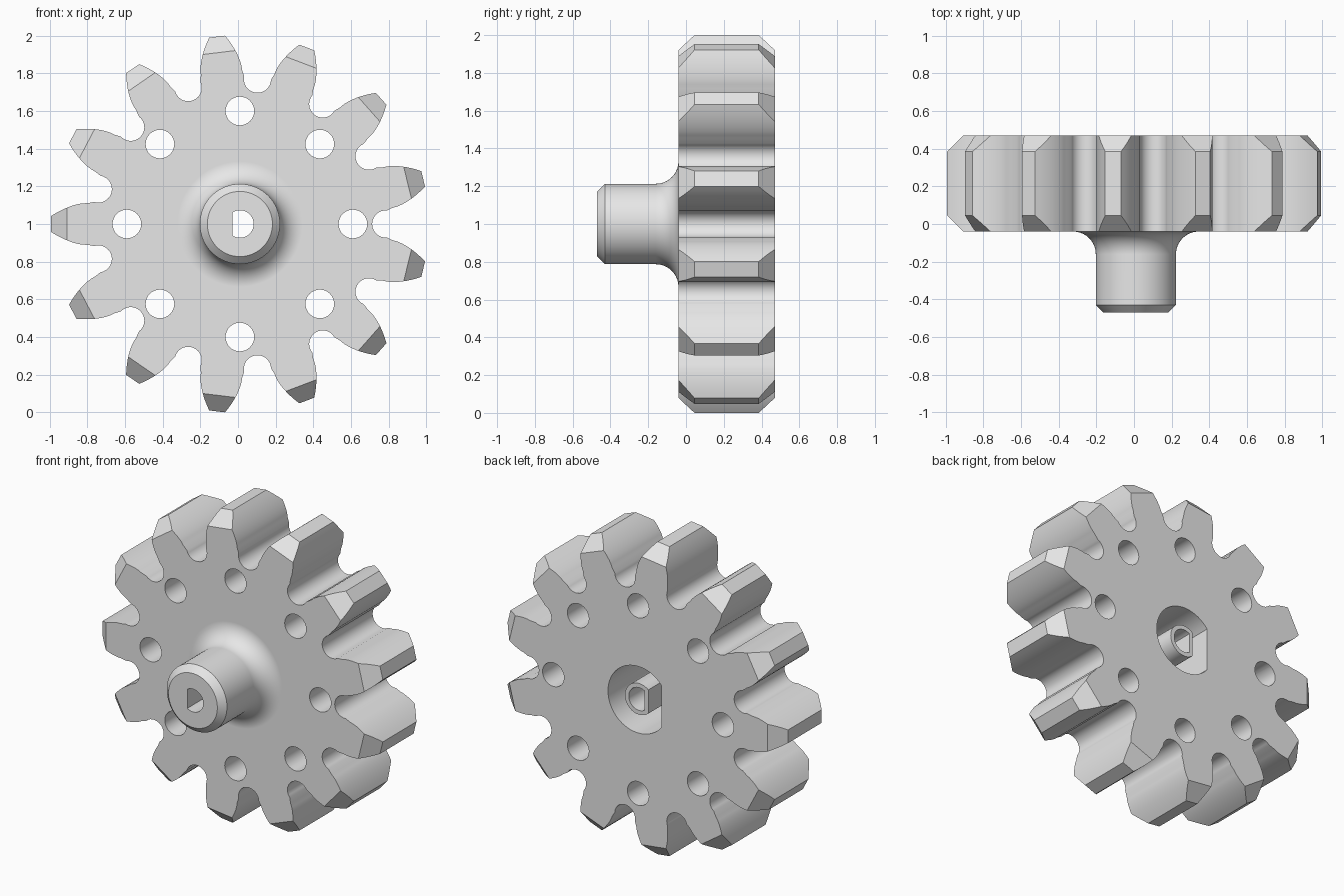
import bpy, bmesh, math
from mathutils import Vector

cube = bpy.data.objects.get("Cube")
if cube:
    bpy.data.objects.remove(cube)

CX, CZ = 0.01, 1.0            # gear axis, running along y
FRONT, BACK = -0.04, 0.47     # faces of the toothed wheel
TEETH, TIP_R, PITCH_R, ROOT_R = 13, 1.003, 0.869, 0.702
BASE_R = PITCH_R * math.cos(math.radians(20))
STEP = 2 * math.pi / TEETH

grey = bpy.data.materials.new("light_grey")
grey.use_nodes = True
grey.diffuse_color = (0.8, 0.8, 0.8, 1)
grey.node_tree.nodes["Principled BSDF"].inputs["Base Color"].default_value = (0.8, 0.8, 0.8, 1)


def finish(bm, name):
    bmesh.ops.recalc_face_normals(bm, faces=bm.faces)
    mesh = bpy.data.meshes.new(name)
    bm.to_mesh(mesh)
    bm.free()
    mesh.materials.append(grey)
    obj = bpy.data.objects.new(name, mesh)
    bpy.context.collection.objects.link(obj)
    return obj


def prism_mesh(points, y0, y1):
    """Extrude an x-z outline, given about the gear axis, from y0 to y1."""
    bm = bmesh.new()
    face = bm.faces.new([bm.verts.new((CX + x, y0, CZ + z)) for x, z in points])
    ext = bmesh.ops.extrude_face_region(bm, geom=[face])["geom"]
    bmesh.ops.translate(bm, vec=(0, y1 - y0, 0),
                        verts=[v for v in ext if isinstance(v, bmesh.types.BMVert)])
    bmesh.ops.recalc_face_normals(bm, faces=bm.faces)
    return bm


def d_outline(radius, flat=None, x=0, z=0, n=48):
    """Circle, or a D with its flat on the -x side."""
    end = math.pi if flat is None else math.acos(-flat / radius)
    count = n if flat is None else n + 1
    return [(x + radius * math.cos(-end + 2 * end * i / n),
             z + radius * math.sin(-end + 2 * end * i / n)) for i in range(count)]


def boolean(target, tool, operation):
    mod = target.modifiers.new(operation, 'BOOLEAN')
    mod.operation, mod.solver, mod.object = operation, 'EXACT', tool
    bpy.context.view_layer.objects.active = target
    bpy.ops.object.modifier_apply(modifier=mod.name)
    bpy.data.objects.remove(tool)


def involute(a):
    return math.tan(a) - a


def half_angle(r):
    """Half the angle a tooth covers at radius r."""
    a = math.acos(min(1, BASE_R / r))
    return math.pi / (2 * TEETH) + involute(math.radians(20)) - involute(a)


def gear_outline():
    fillet = 0.072
    radii = [BASE_R + (TIP_R - BASE_R) * i / 8 for i in range(9)]
    polar = []
    for k in range(TEETH):
        mid = math.pi + k * STEP
        for i in range(15):                       # rounded gap before the tooth
            phi = math.radians(-95 + 190 * i / 14)
            u = ROOT_R + fillet * (1 - math.cos(phi))
            t = fillet * math.sin(phi)
            polar.append((math.hypot(u, t), mid - STEP / 2 + math.atan2(t, u)))
        polar += [(r, mid - half_angle(r)) for r in radii]
        polar += [(r, mid + half_angle(r)) for r in reversed(radii)]
    return [(r * math.cos(a), r * math.sin(a)) for r, a in polar]


# Toothed wheel, with the tip of every tooth bevelled front and back
bm = prism_mesh(gear_outline(), FRONT, BACK)
for k in range(TEETH):
    a = math.pi + k * STEP
    out = Vector((math.cos(a), 0, math.sin(a)))
    for y, side in ((FRONT, -1), (BACK, 1)):
        cut = bmesh.ops.bisect_plane(
            bm, geom=bm.verts[:] + bm.edges[:] + bm.faces[:], dist=1e-5,
            plane_co=Vector((CX, y, CZ)) + out * 0.917,
            plane_no=(out + Vector((0, side, 0))).normalized(), clear_outer=True)
        rim = [e for e in cut["geom_cut"] if isinstance(e, bmesh.types.BMEdge)]
        bmesh.ops.holes_fill(bm, edges=rim, sides=0)
gear = finish(bm, "gear_wheel")

# Hub: turned profile with a bevelled end and a fillet into the wheel
R, F = 0.213, 0.12
profile = [(0, -0.47), (R - 0.04, -0.47), (R, -0.43)]
profile += [(R + F * (1 - math.cos(t)), FRONT - F + F * math.sin(t))
            for t in (math.pi / 2 * i / 10 for i in range(11))]
profile += [(R + F, 0.02), (0, 0.02)]
bm = bmesh.new()
verts = [bm.verts.new((CX + r, y, CZ)) for r, y in profile]
edges = [bm.edges.new(pair) for pair in zip(verts, verts[1:])]
bmesh.ops.spin(bm, geom=verts + edges, cent=(CX, 0, CZ), axis=(0, 1, 0),
               angle=2 * math.pi, steps=64, use_merge=True)
bmesh.ops.remove_doubles(bm, verts=bm.verts, dist=1e-5)
boolean(gear, finish(bm, "hub"), 'UNION')

# Ring of eight round holes
for k in range(8):
    a = k * math.pi / 4
    hole = d_outline(0.076, None, 0.6 * math.cos(a), 0.6 * math.sin(a), 32)
    boolean(gear, finish(prism_mesh(hole, -0.3, 0.7), "hole_cutter"), 'DIFFERENCE')

# Pocket in the back, with the shaft sleeve standing in it and a D-shaped bore
pocket = prism_mesh(d_outline(0.213, 0.165), 0.05, 0.7)
boolean(gear, finish(pocket, "pocket_cutter"), 'DIFFERENCE')
sleeve = prism_mesh(d_outline(0.1, 0.065), 0.03, BACK - 0.01)
boolean(gear, finish(sleeve, "shaft_sleeve"), 'UNION')
bore = prism_mesh(d_outline(0.073, 0.04), -0.7, 0.7)
boolean(gear, finish(bore, "bore_cutter"), 'DIFFERENCE')

# Smooth flanks and fillet, crisp edges elsewhere
bpy.ops.object.select_all(action='DESELECT')
gear.select_set(True)
bpy.context.view_layer.objects.active = gear
bpy.ops.object.shade_smooth_by_angle(angle=math.radians(28))
weighted = gear.modifiers.new("weighted_normals", 'WEIGHTED_NORMAL')
weighted.keep_sharp = True
